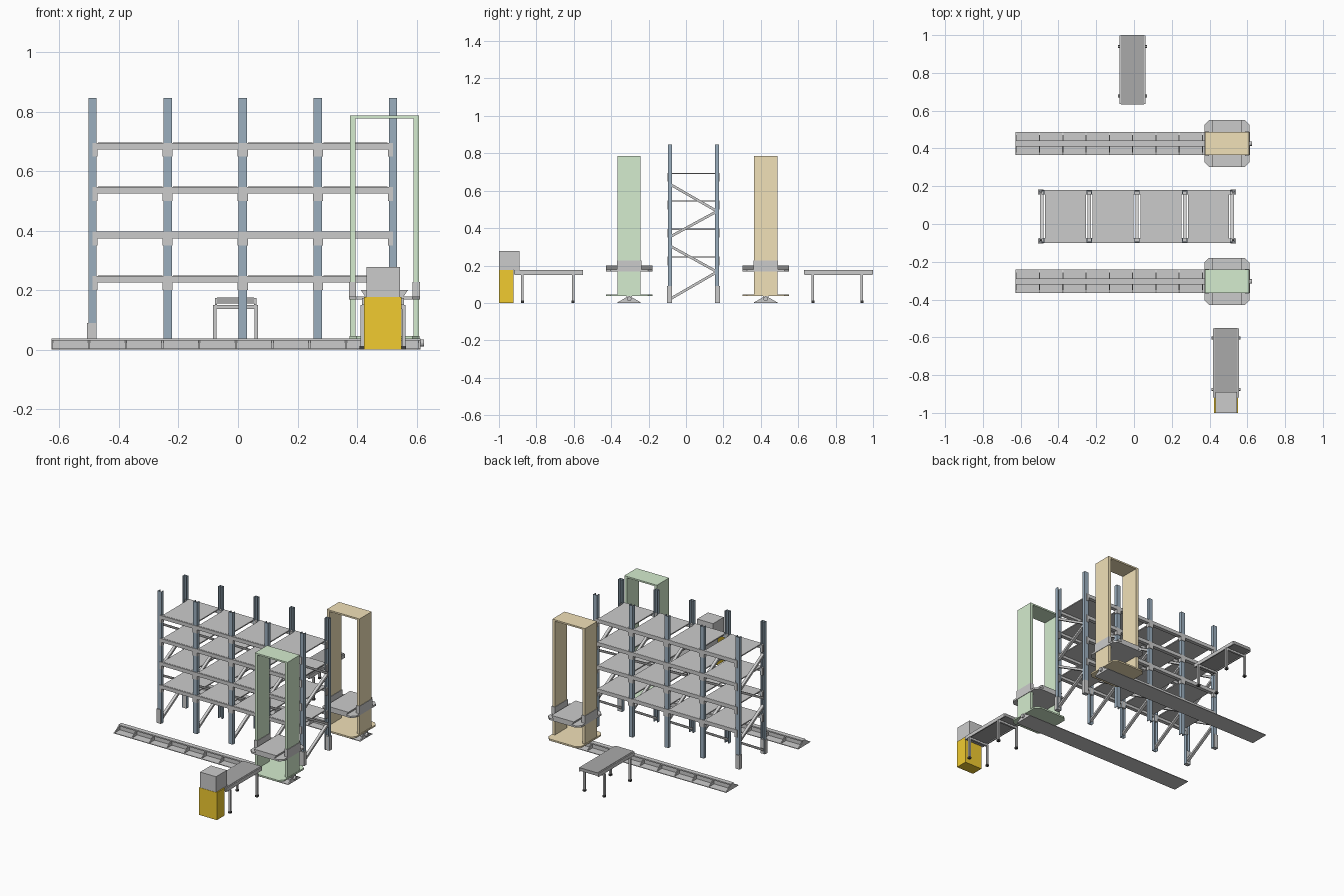
import bpy, bmesh, math
from mathutils import Matrix, Vector

if "Cube" in bpy.data.objects:
    bpy.data.objects.remove(bpy.data.objects["Cube"])

def mat(name, c):
    m = bpy.data.materials.new(name)
    m.diffuse_color = (*c, 1)
    m.use_nodes = True
    m.node_tree.nodes["Principled BSDF"].inputs["Base Color"].default_value = m.diffuse_color
    return m

SLATE = mat("slate", (0.33, 0.43, 0.52))
GREEN = mat("green", (0.66, 0.84, 0.62))
SAND = mat("sand", (0.88, 0.75, 0.48))
ORANGE = mat("orange", (0.88, 0.60, 0.03))
DARK = mat("belt_grey", (0.40, 0.40, 0.40))
BLACK = mat("rubber", (0.05, 0.05, 0.05))

def finish(bm, name, m=None):
    bmesh.ops.recalc_face_normals(bm, faces=bm.faces)
    me = bpy.data.meshes.new(name)
    bm.to_mesh(me)
    bm.free()
    if m:
        me.materials.append(m)
    ob = bpy.data.objects.new(name, me)
    bpy.context.collection.objects.link(ob)
    return ob

def add_box(bm, x0, x1, y0, y1, z0, z1):
    t = Matrix.Translation(((x0+x1)/2, (y0+y1)/2, (z0+z1)/2))
    bmesh.ops.create_cube(bm, size=1, matrix=t @ Matrix.Diagonal((x1-x0, y1-y0, z1-z0, 1)))

def boxes(name, items, m=None):
    bm = bmesh.new()
    for b in items:
        add_box(bm, *b)
    return finish(bm, name, m)

def add_prism(bm, pts, offset):
    f = bm.faces.new([bm.verts.new(p) for p in pts])
    r = bmesh.ops.extrude_face_region(bm, geom=[f])
    bmesh.ops.translate(bm, vec=offset, verts=[v for v in r["geom"] if isinstance(v, bmesh.types.BMVert)])

def octagon(x0, x1, y0, y1, c, z):
    return [(x0+c, y0, z), (x1-c, y0, z), (x1, y0+c, z), (x1, y1-c, z),
            (x1-c, y1, z), (x0+c, y1, z), (x0, y1-c, z), (x0, y0+c, z)]

# ---- storage rack ----
POSTS = [-0.489 + 0.2525*i for i in range(5)]
LEVELS = [0.248, 0.396, 0.547, 0.695]
YF, YB = -0.086, 0.166

for i, x in enumerate(POSTS):
    # channel uprights, open towards the inside of the frame
    for y, s, side in ((YF, 1, "front"), (YB, -1, "back")):
        w, d, t = 0.014, 0.011, 0.004
        bm = bmesh.new()
        prof = [(-w, -d), (w, -d), (w, d), (w-t, d), (w-t, -d+t), (-w+t, -d+t), (-w+t, d), (-w, d)]
        add_prism(bm, [(x+px, y+s*py, 0) for px, py in prof], (0, 0, 0.846))
        finish(bm, f"{side}_post_{i+1}", SLATE)
    # zigzag bracing
    bm = bmesh.new()
    for za, zb in ((0.02, 0.166), (0.305, 0.166), (0.353, 0.49), (0.635, 0.49)):
        a, b = Vector((x, YF, za)), Vector((x, YB, zb))
        d = b - a
        rot = Matrix.Rotation(math.atan2(d.z, d.y), 4, 'X')
        bmesh.ops.create_cube(bm, size=1, matrix=Matrix.Translation((a+b)/2) @ rot
                              @ Matrix.Diagonal((0.018, d.length, 0.014, 1)))
    finish(bm, f"frame_bracing_{i+1}")

# beams with dropped end plates, and shelf panels
for l, z in enumerate(LEVELS):
    for side, y0, y1 in (("front", -0.100, -0.076), ("back", 0.156, 0.180)):
        items = []
        for a, b in zip(POSTS, POSTS[1:]):
            items.append((a, b, y0, y1, z-0.023, z))
            items.append((a, a+0.017, y0, y1, z-0.047, z-0.023))
            items.append((b-0.017, b, y0, y1, z-0.047, z-0.023))
        boxes(f"{side}_beams_{l+1}", items)
    boxes(f"shelf_panels_{l+1}",
          [(a+0.018, b-0.018, -0.092, 0.178, z-0.006, z+0.001) for a, b in zip(POSTS, POSTS[1:])])

# corner guards
for x, s in ((POSTS[0], -1), (POSTS[-1], 1)):
    for y, t in ((YF, -1), (YB, 1)):
        cx, cy = x + s*0.004, y + t*0.003
        boxes("post_guard", [(cx-0.015, cx+0.015, cy-0.013, cy+0.013, 0, 0.09)])

# ---- rails and lift towers ----
TX0, TX1 = 0.376, 0.608
for side, cy, m in (("front", -0.304, GREEN), ("back", 0.426, SAND)):
    # rail: base flange, web, head and triangular gussets
    bm = bmesh.new()
    add_box(bm, -0.627, 0.613, cy-0.062, cy+0.062, 0, 0.004)
    add_box(bm, -0.627, 0.613, cy-0.008, cy+0.008, 0.004, 0.030)
    add_box(bm, -0.627, 0.613, cy-0.015, cy+0.015, 0.030, 0.038)
    for i in range(11):
        gx = -0.627 + 0.1234*i
        for s in (-1, 1):
            add_prism(bm, [(gx, cy+s*0.060, 0.004), (gx, cy+s*0.008, 0.004),
                           (gx, cy+s*0.008, 0.030), (gx, cy+s*0.015, 0.030)], (0.006, 0, 0))
    finish(bm, f"{side}_rail")
    # end buffer
    bm = bmesh.new()
    bmesh.ops.create_cone(bm, cap_ends=True, segments=16, radius1=0.012, radius2=0.012, depth=0.012,
                          matrix=Matrix.Translation((0.619, cy, 0.022)) @ Matrix.Rotation(math.pi/2, 4, 'Y'))
    finish(bm, f"{side}_rail_buffer")
    # tower frame
    y0, y1 = cy-0.062, cy+0.062
    boxes(f"{side}_tower_frame", [(TX0, TX0+0.018, y0, y1, 0.045, 0.776),
                                  (TX1-0.018, TX1, y0, y1, 0.045, 0.776),
                                  (TX0, TX1, y0, y1, 0.776, 0.786)], m)
    # chamfered base
    bm = bmesh.new()
    add_prism(bm, octagon(TX0-0.002, TX1+0.002, cy-0.124, cy+0.124, 0.024, 0.036), (0, 0, 0.010))
    finish(bm, f"{side}_tower_base", m)
    # lift carriage: lower tray, raised deck and collars round the columns
    bm = bmesh.new()
    add_prism(bm, octagon(TX0-0.003, TX1+0.003, cy-0.124, cy+0.124, 0.024, 0.168), (0, 0, 0.011))
    add_prism(bm, [(0.427, cy-0.124, 0.179), (0.557, cy-0.124, 0.179),
                   (0.572, cy-0.124, 0.201), (0.412, cy-0.124, 0.201)], (0, 0.248, 0))
    for a, b in ((TX0-0.003, TX0+0.021), (TX1-0.021, TX1+0.003)):
        add_box(bm, a, b, y0-0.003, y1+0.003, 0.168, 0.227)
    finish(bm, f"{side}_lift_carriage")

# ---- conveyors ----
def conveyor(name, cx, y0, y1, legs):
    boxes(f"{name}_belt", [(cx-0.062, cx+0.062, y0, y1, 0.155, 0.175)], DARK)
    boxes(f"{name}_side_rails", [(cx+s*0.066-0.004, cx+s*0.066+0.004, y0+0.002, y1-0.002, 0.150, 0.173)
                                 for s in (-1, 1)])
    frame, feet = [], []
    for ly in legs:
        frame.append((cx-0.076, cx+0.076, ly-0.006, ly+0.006, 0.137, 0.150))
        for s in (-1, 1):
            lx = cx + s*0.070
            frame.append((lx-0.006, lx+0.006, ly-0.006, ly+0.006, 0.012, 0.137))
            feet.append((lx-0.008, lx+0.008, ly-0.008, ly+0.008, 0, 0.012))
    boxes(f"{name}_legs", frame)
    boxes(f"{name}_feet", feet, BLACK)

conveyor("infeed", 0.487, -0.920, -0.550, (-0.875, -0.603))
conveyor("outfeed", -0.008, 0.632, 1.0, (0.940, 0.678))

# ---- control cabinet and parcel ----
boxes("control_cabinet", [(0.424, 0.550, -1.0, -0.921, 0, 0.176)], ORANGE)
boxes("parcel", [(0.431, 0.544, -1.0, -0.890, 0.177, 0.277)])
